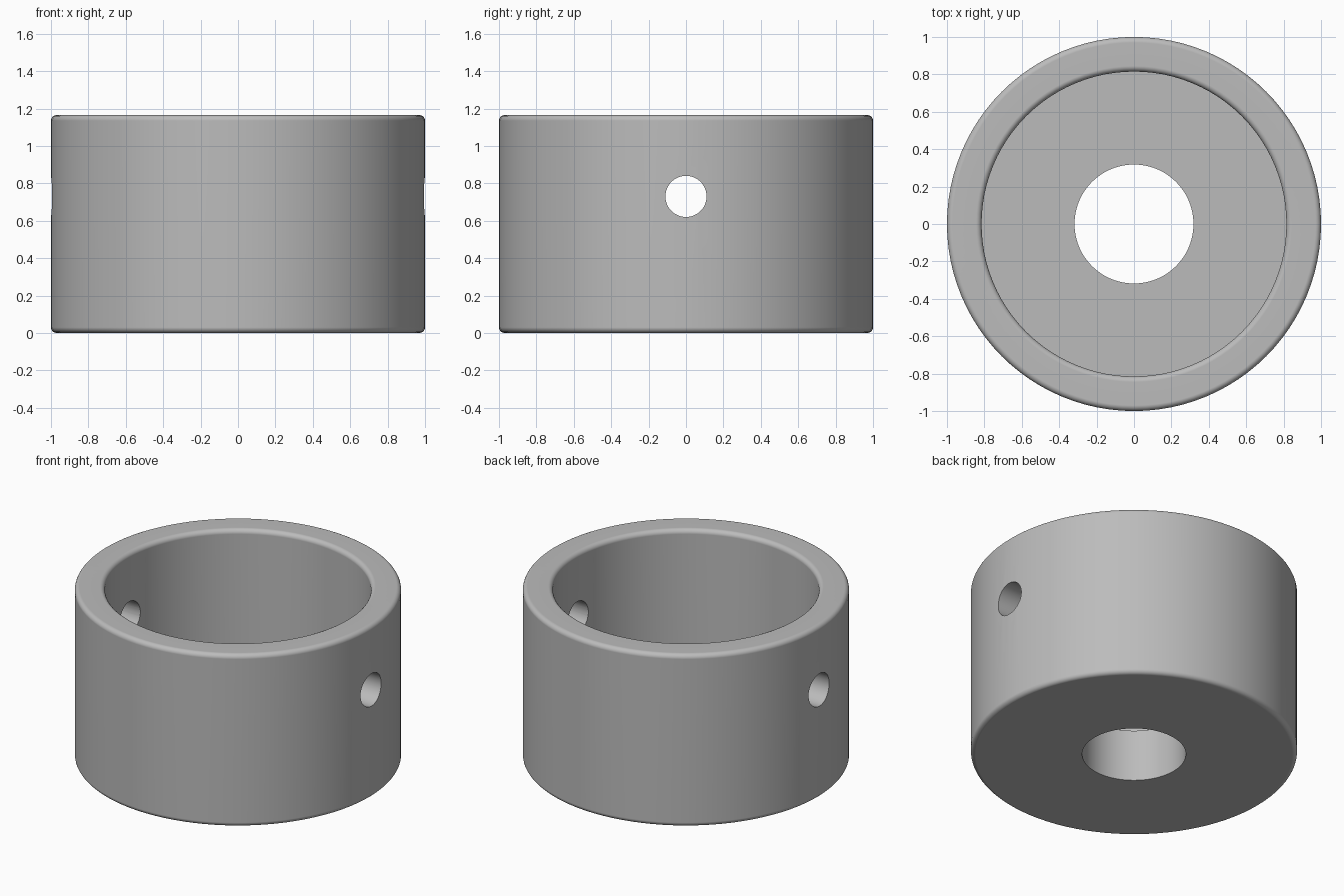
import bpy, bmesh, math
from mathutils import Matrix, Vector

if "Cube" in bpy.data.objects:
    bpy.data.objects.remove(bpy.data.objects["Cube"], do_unlink=True)

HEIGHT, OUTER, INNER, BORE = 1.165, 1.0, 0.815, 0.318
FLOOR, FILLET = 0.35, 0.03
PIN_RADIUS, PIN_HEIGHT = 0.11, 0.73
SEGMENTS = 96

# Single grey material
grey = bpy.data.materials.new("plain grey")
grey.use_nodes = True
colour = (0.5, 0.5, 0.5, 1)
grey.diffuse_color = colour
grey.node_tree.nodes["Principled BSDF"].inputs["Base Color"].default_value = colour


def add_object(name, bm):
    mesh = bpy.data.meshes.new(name)
    bm.to_mesh(mesh)
    bm.free()
    obj = bpy.data.objects.new(name, mesh)
    mesh.materials.append(grey)
    bpy.context.collection.objects.link(obj)
    return obj


def fillet(r, z, start, steps=5):
    """Quarter-circle of profile points around (r, z), turning anticlockwise."""
    angles = [math.radians(start + 90 * i / steps) for i in range(steps + 1)]
    return [(r + FILLET * math.cos(a), z + FILLET * math.sin(a)) for a in angles]


# Cup cross-section: bore, rounded outer wall, rounded rim, recess floor
profile = [(BORE, 0)]
profile += fillet(OUTER - FILLET, FILLET, -90)
profile += fillet(OUTER - FILLET, HEIGHT - FILLET, 0)
profile += fillet(INNER + FILLET, HEIGHT - FILLET, 90)
profile += [(INNER, FLOOR), (BORE, FLOOR)]

bm = bmesh.new()
rings = []
for i in range(SEGMENTS):
    a = math.tau * i / SEGMENTS
    rings.append([bm.verts.new((r * math.cos(a), r * math.sin(a), z)) for r, z in profile])
for i, ring in enumerate(rings):
    following = rings[(i + 1) % SEGMENTS]
    for j in range(len(profile)):
        k = (j + 1) % len(profile)
        bm.faces.new((ring[j], following[j], following[k], ring[k]))
bmesh.ops.recalc_face_normals(bm, faces=bm.faces)
collar = add_object("collar_body", bm)

# Cross pin hole through both side walls
bm = bmesh.new()
bmesh.ops.create_cone(
    bm, cap_ends=True, segments=48, radius1=PIN_RADIUS, radius2=PIN_RADIUS, depth=3,
    matrix=Matrix.Translation(Vector((0, 0, PIN_HEIGHT))) @ Matrix.Rotation(math.pi / 2, 4, "Y"))
cutter = add_object("pin_hole_cutter", bm)
cutter.hide_render = True

cut = collar.modifiers.new("pin hole", "BOOLEAN")
cut.operation = "DIFFERENCE"
cut.solver = "EXACT"
cut.object = cutter
bpy.ops.object.select_all(action="DESELECT")
bpy.context.view_layer.objects.active = collar
collar.select_set(True)
bpy.ops.object.modifier_apply(modifier=cut.name)
bpy.data.objects.remove(cutter, do_unlink=True)

# Smooth curved walls, crisp hole and floor edges
bpy.ops.object.shade_smooth_by_angle(angle=math.radians(30))
weighted = collar.modifiers.new("weighted normals", "WEIGHTED_NORMAL")
weighted.keep_sharp = True
